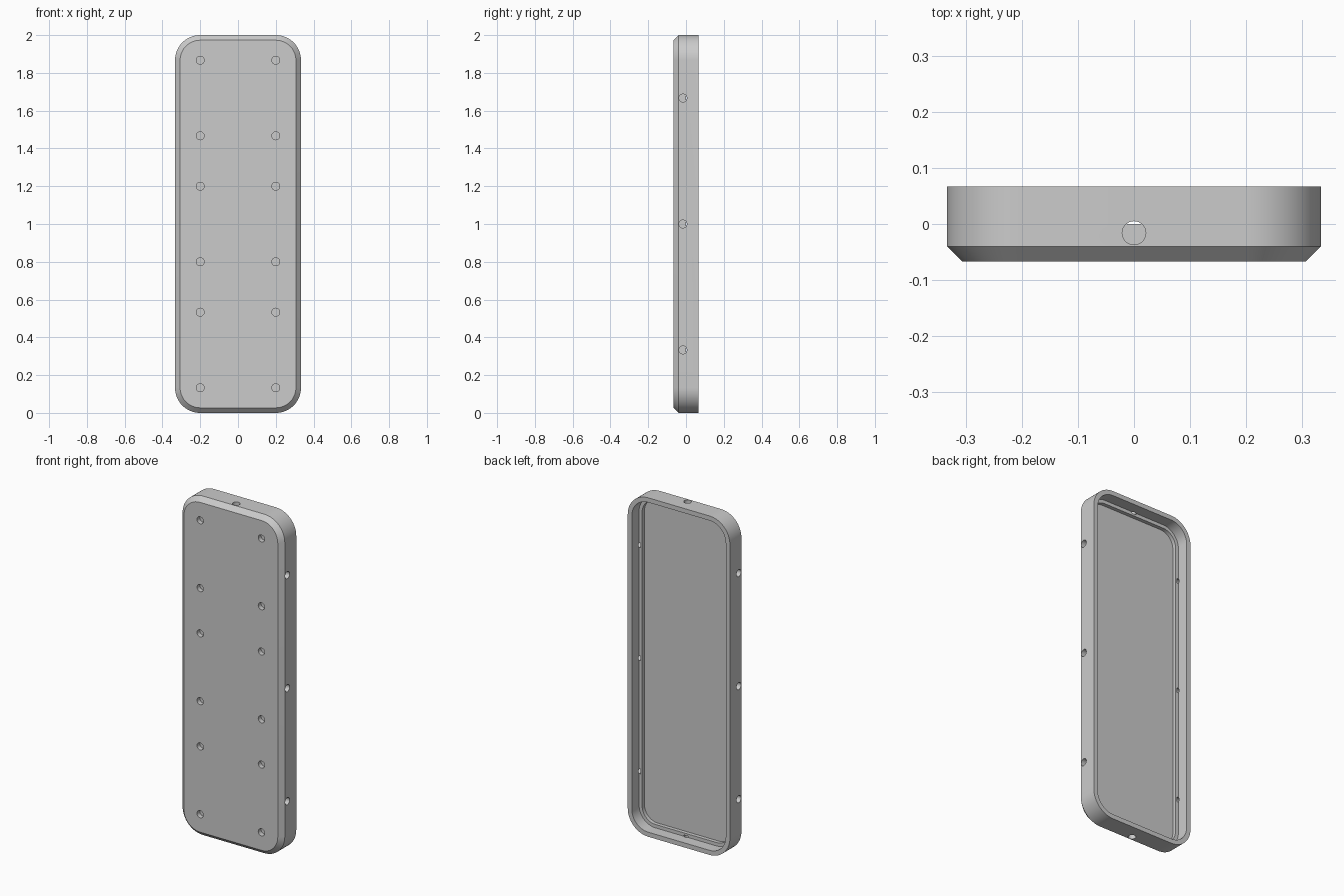
import bpy, bmesh, math
from mathutils import Matrix, Vector

cube = bpy.data.objects.get("Cube")
if cube:
    bpy.data.objects.remove(cube, do_unlink=True)

WIDTH, HEIGHT, DEPTH = 0.667, 2.0, 0.134
RADIUS, RIM, LEDGE = 0.133, 0.027, 0.047
FRONT, BACK = -DEPTH / 2, DEPTH / 2
HOLE_R = 0.021

grey = bpy.data.materials.new("plain_grey")
grey.use_nodes = True
colour = (0.6, 0.6, 0.6, 1)
grey.diffuse_color = colour
grey.node_tree.nodes["Principled BSDF"].inputs["Base Color"].default_value = colour


def make_object(name, bm):
    bmesh.ops.recalc_face_normals(bm, faces=bm.faces)
    mesh = bpy.data.meshes.new(name)
    bm.to_mesh(mesh)
    bm.free()
    mesh.materials.append(grey)
    obj = bpy.data.objects.new(name, mesh)
    bpy.context.collection.objects.link(obj)
    return obj


def rounded_loop(bm, y, inset, steps=16):
    """Ring of vertices round an inset rounded rectangle at depth y."""
    r = RADIUS - inset
    cx, cz = WIDTH / 2 - RADIUS, HEIGHT / 2 - RADIUS
    ring = []
    for i, (sx, sz) in enumerate([(1, 1), (-1, 1), (-1, -1), (1, -1)]):
        for k in range(steps + 1):
            a = math.pi / 2 * (i + k / steps)
            ring.append(bm.verts.new((sx * cx + r * math.cos(a), y,
                                      HEIGHT / 2 + sz * cz + r * math.sin(a))))
    return ring


# Tray: chamfered front, outer wall, rim, stepped ledge and floor
bm = bmesh.new()
section = [(FRONT, RIM), (FRONT + RIM, 0), (BACK, 0), (BACK, RIM),
           (0, RIM), (0, LEDGE), (-0.022, LEDGE)]
rings = [rounded_loop(bm, y, inset) for y, inset in section]
for a, b in zip(rings, rings[1:]):
    for i in range(len(a)):
        j = (i + 1) % len(a)
        bm.faces.new((a[i], a[j], b[j], b[i]))
bm.faces.new(rings[0])
bm.faces.new(rings[-1])
tray = make_object("tray_shell", bm)

# Round hole cutters, each centred on the surface it sinks into
bm = bmesh.new()


def drill(position, axis, depth):
    turn = Vector((0, 0, 1)).rotation_difference(Vector(axis)).to_matrix().to_4x4()
    bmesh.ops.create_cone(bm, cap_ends=True, segments=32, radius1=HOLE_R,
                          radius2=HOLE_R, depth=2 * depth,
                          matrix=Matrix.Translation(position) @ turn)


for side in (-1, 1):
    for z in (0.133, 0.533, 0.8, 1.2, 1.467, 1.867):
        drill((side * 0.2, FRONT, z), (0, 1, 0), 0.027)
    for z in (0.333, 1, 1.667):
        drill((side * WIDTH / 2, -0.016, z), (1, 0, 0), 0.035)
    drill((0, -0.016, HEIGHT / 2 * (1 + side)), (0, 0, 1), 0.035)
cutter = make_object("hole_cutter", bm)
cutter.hide_render = True
cutter.hide_viewport = True

cut = tray.modifiers.new("holes", "BOOLEAN")
cut.operation = "DIFFERENCE"
cut.solver = "EXACT"
cut.object = cutter

# Apply the holes, then smooth the rounded surfaces
bpy.ops.object.select_all(action="DESELECT")
tray.select_set(True)
bpy.context.view_layer.objects.active = tray
bpy.ops.object.modifier_apply(modifier=cut.name)
bpy.data.objects.remove(cutter, do_unlink=True)
bpy.ops.object.shade_smooth_by_angle(angle=math.radians(30))
